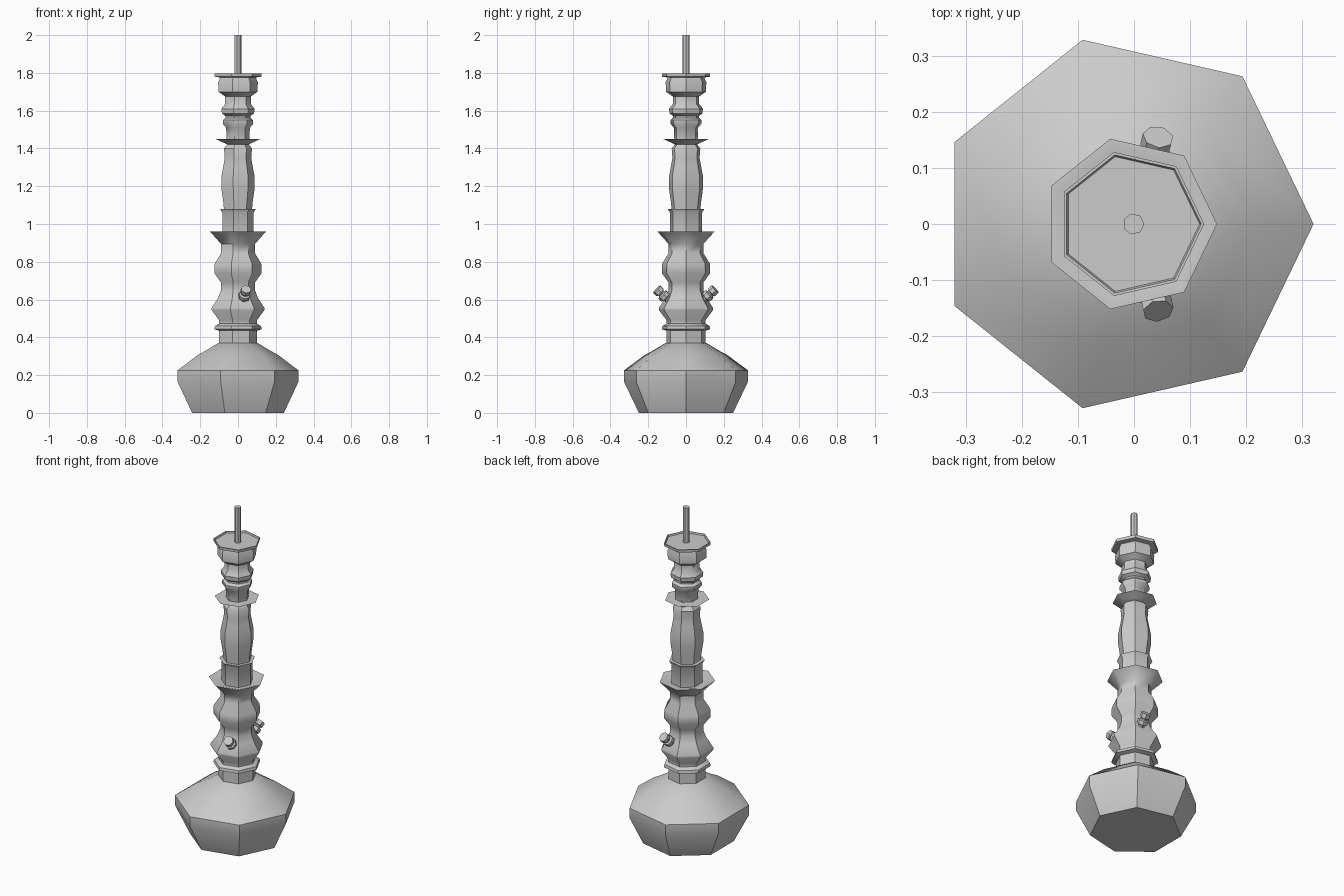
import bpy, math
from mathutils import Vector

if "Cube" in bpy.data.objects:
    bpy.data.objects.remove(bpy.data.objects["Cube"])

SIDES = 7
ANG = [2 * math.pi * i / SIDES for i in range(SIDES)]


def lathe(name, profile, centred=True):
    """Seven-sided turned solid from (half width, z) pairs."""
    verts, faces = [], []
    for w, z in profile:
        r = w / 0.9505 if centred else w
        off = 0.0495 * r if centred else 0
        verts += [(r * math.cos(a) - off, r * math.sin(a), z) for a in ANG]
    for k in range(len(profile) - 1):
        for i in range(SIDES):
            j = (i + 1) % SIDES
            faces.append((k * SIDES + i, k * SIDES + j,
                          (k + 1) * SIDES + j, (k + 1) * SIDES + i))
    faces.append(tuple(reversed(range(SIDES))))
    top = (len(profile) - 1) * SIDES
    faces.append(tuple(range(top, top + SIDES)))
    mesh = bpy.data.meshes.new(name)
    mesh.from_pydata(verts, [], faces)
    mesh.update()
    ob = bpy.data.objects.new(name, mesh)
    bpy.context.collection.objects.link(ob)
    bpy.ops.object.select_all(action='DESELECT')
    ob.select_set(True)
    bpy.context.view_layer.objects.active = ob
    bpy.ops.object.shade_smooth_by_angle(angle=math.radians(40))
    return ob


# Water vase
lathe("vase", [(.243, 0), (.32, .165), (.32, .225), (.215, .305),
               (.17, .33), (.105, .37)])

# Lower stem with collar, port ring and flared tray
lathe("lower_stem", [(.10, .36), (.10, .435), (.125, .443), (.122, .46),
                     (.10, .472), (.10, .49), (.14, .545), (.14, .555),
                     (.105, .61), (.09, .65), (.09, .69), (.125, .74),
                     (.123, .79), (.09, .845), (.09, .895), (.148, .96),
                     (.135, .96), (.085, .945)])

# Socket sleeve
lathe("sleeve", [(.083, .94), (.083, 1.06), (.095, 1.08), (.074, 1.08)])

# Curved handle
lathe("handle", [(.074, 1.07), (.077, 1.11), (.088, 1.19), (.088, 1.25),
                 (.077, 1.31), (.07, 1.35), (.074, 1.40), (.055, 1.425)])

# Small flared dish
lathe("dish", [(.055, 1.42), (.075, 1.43), (.118, 1.45), (.055, 1.45)])

# Upper stem with rings
lathe("upper_stem", [(.06, 1.44), (.063, 1.51), (.08, 1.53), (.08, 1.55),
                     (.066, 1.562), (.066, 1.572), (.085, 1.585),
                     (.088, 1.61), (.068, 1.635), (.068, 1.675),
                     (.103, 1.70), (.105, 1.75), (.09, 1.785)])

# Top plate with shallow rim
lathe("top_plate", [(.09, 1.775), (.123, 1.78), (.125, 1.797),
                    (.12, 1.797), (.117, 1.788)])

# Centre rod
lathe("rod", [(.018, 1.78), (.018, 2.0)])

# Pair of angled side ports
tilt, turn = math.radians(42), math.radians(77)
for side, name in ((1, "back_port"), (-1, "front_port")):
    axis = Vector((math.cos(tilt) * math.cos(turn),
                   side * math.cos(tilt) * math.sin(turn), math.sin(tilt)))
    port = lathe(name, [(.018, -.04), (.018, .022), (.031, .027), (.031, .05),
                        (.02, .055), (.02, .062), (.028, .066), (.028, .092)],
                 centred=False)
    port.rotation_mode = 'QUATERNION'
    port.rotation_quaternion = axis.to_track_quat('Z', 'Y')
    tip = Vector((.043, side * .155, .655))
    port.location = tip - axis * .092
